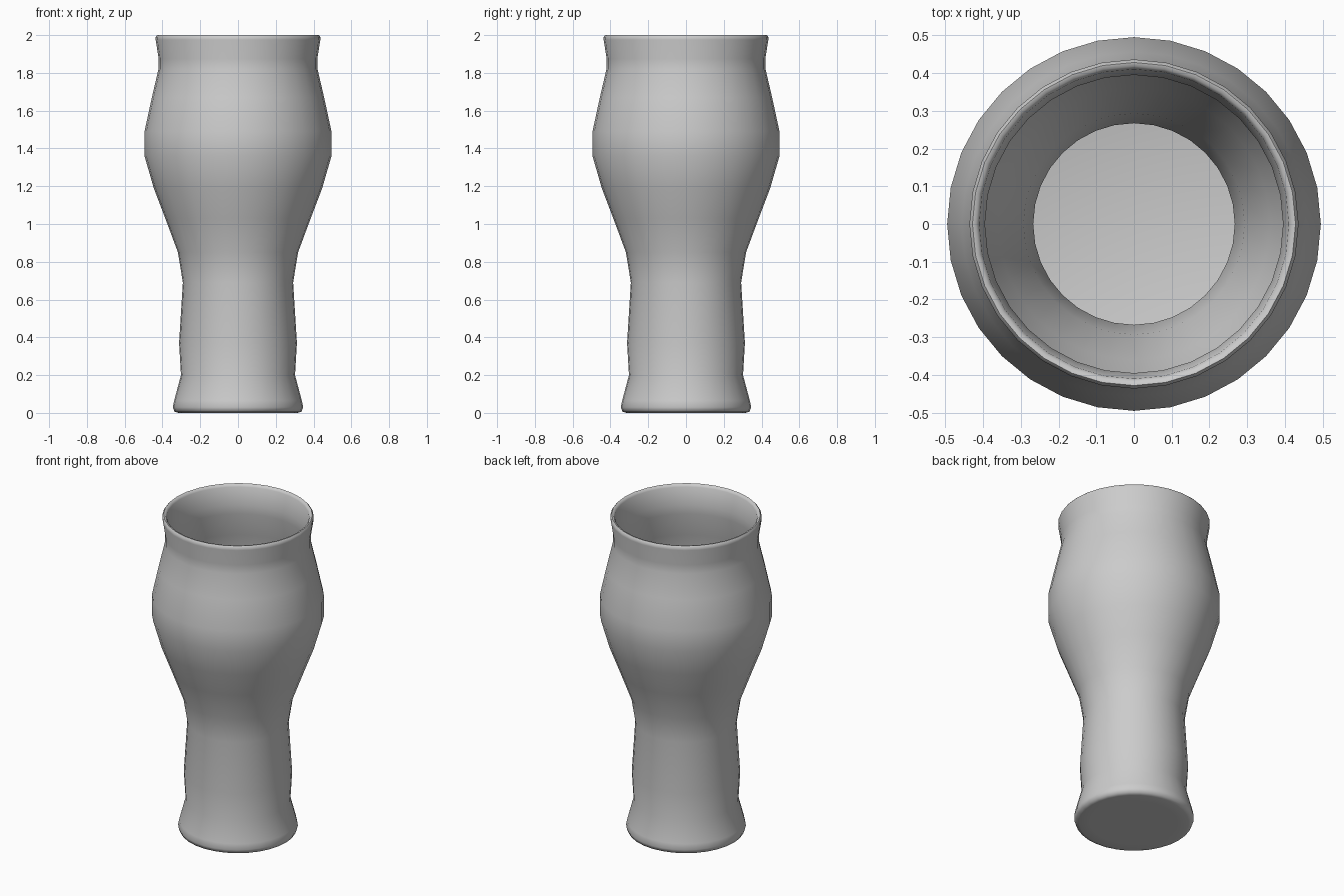
import bpy, bmesh
from math import tau
from mathutils import Vector

if "Cube" in bpy.data.objects:
    bpy.data.objects.remove(bpy.data.objects["Cube"])

# Outer wall from base centre up to the rim (radius, height)
outer = [(0, 0.008), (0.25, 0.008), (0.315, 0.008), (0.336, 0.014), (0.345, 0.03),
         (0.338, 0.065), (0.302, 0.2), (0.312, 0.37), (0.292, 0.69), (0.318, 0.85),
         (0.385, 1.03), (0.446, 1.19), (0.495, 1.36), (0.495, 1.49), (0.456, 1.67),
         (0.421, 1.82), (0.420, 1.875), (0.436, 1.975)]
outer = [(r, max(0, z - 0.008) if z < 0.02 else z) for r, z in outer]

# Rounded lip, then the inner wall following the outer one down to the floor
lip = [(0.436, 1.99), (0.428, 2.0), (0.418, 1.998), (0.410, 1.985)]
T = 0.025
inner = [(r - T, z) for r, z in reversed(outer[6:17])]
floor = [(0.312, 0.065), (0.305, 0.035), (0.29, 0.03), (0, 0.03)]
profile = outer + lip + inner + floor

# Revolve the profile around z
bm = bmesh.new()
verts = [bm.verts.new((r, 0, z)) for r, z in profile]
edges = [bm.edges.new(pair) for pair in zip(verts, verts[1:])]
bmesh.ops.spin(bm, geom=verts + edges, cent=Vector(), axis=(0, 0, 1),
               angle=tau, steps=32, use_duplicate=False)
bmesh.ops.remove_doubles(bm, verts=bm.verts, dist=0.0005)
bmesh.ops.recalc_face_normals(bm, faces=bm.faces)

mesh = bpy.data.meshes.new("drinking_glass")
bm.to_mesh(mesh)
bm.free()
glass = bpy.data.objects.new("drinking_glass", mesh)
bpy.context.collection.objects.link(glass)

# Smooth walls
bpy.context.view_layer.objects.active = glass
glass.select_set(True)
bpy.ops.object.shade_smooth_by_angle(angle=1.0)
